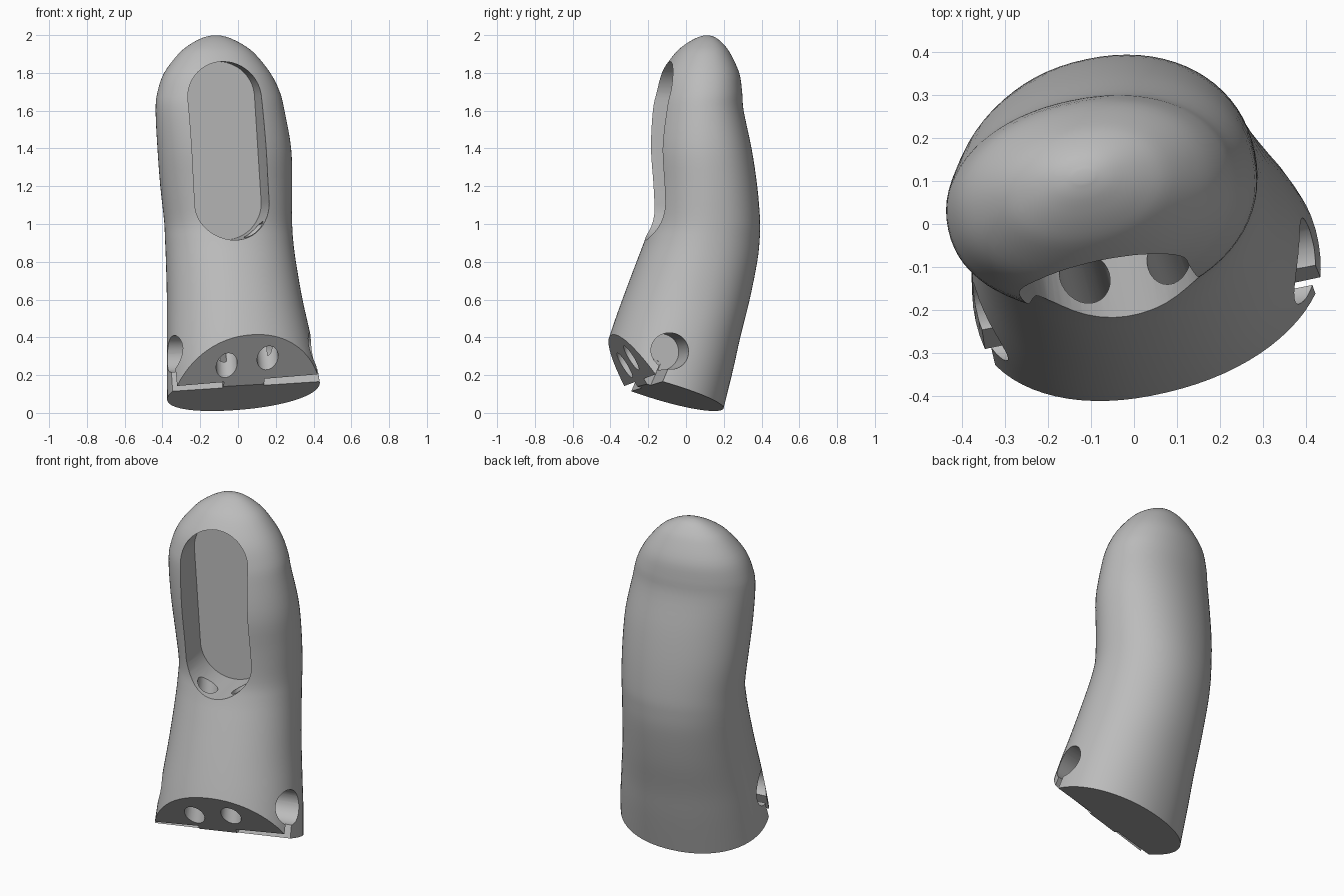
import bpy, bmesh, math
from mathutils import Vector, Matrix

cube = bpy.data.objects.get("Cube")
if cube:
    bpy.data.objects.remove(cube, do_unlink=True)

grey = bpy.data.materials.new("plain grey")
grey.use_nodes = True
COLOUR = (0.5, 0.5, 0.5, 1)
grey.diffuse_color = COLOUR
grey.node_tree.nodes["Principled BSDF"].inputs["Base Color"].default_value = COLOUR

SIDES, STEPS = 72, 4
TWIST = math.radians(12)

# Body sections: height, left x, right x, front y, back y
SECTIONS = [
    (-.2, -.37, .49, -.58, .14), (.2, -.375, .425, -.465, .24),
    (.4, -.375, .385, -.405, .285), (.6, -.375, .34, -.335, .335),
    (.8, -.38, .305, -.26, .375), (.92, -.385, .29, -.215, .388),
    (1.02, -.39, .285, -.19, .39), (1.2, -.41, .285, -.19, .375),
    (1.4, -.425, .28, -.2, .345), (1.6, -.435, .245, -.185, .303),
    (1.7, -.425, .22, -.165, .295), (1.8, -.39, .17, -.13, .28),
    (1.9, -.315, .09, -.06, .235), (1.95, -.255, .025, -.005, .2),
    (1.985, -.19, -.045, .055, .16), (1.998, -.14, -.095, .095, .125),
]


def smooth_sections(rows):
    """Catmull-Rom interpolation between the sections."""
    rows = [Vector(r) for r in rows]
    for i in range(len(rows) - 1):
        a, b, c = rows[max(i - 1, 0)], rows[i], rows[i + 1]
        d = rows[min(i + 2, len(rows) - 1)]
        for k in range(STEPS):
            t = k / STEPS
            yield (b * 2 + (c - a) * t + (a * 2 - b * 5 + c * 4 - d) * t**2
                   + (b * 3 - a - c * 3 + d) * t**3) / 2
    yield rows[-1]


def ring(section):
    """Twisted rounded oval that fills the section's bounds."""
    z, x0, x1, y0, y1 = section
    hx, hy = (x1 - x0) / 2, (y1 - y0) / 2
    c, s = math.cos(TWIST)**2, math.sin(TWIST)**2
    a = math.sqrt((hx * hx * c - hy * hy * s) / (c - s))
    b = math.sqrt((hy * hy * c - hx * hx * s) / (c - s))
    turn = Matrix.Rotation(TWIST, 3, 'Z')
    middle = Vector(((x0 + x1) / 2, (y0 + y1) / 2, z))
    for i in range(SIDES):
        t = math.tau * i / SIDES
        u, v = math.cos(t), math.sin(t)
        p = Vector((a * math.copysign(abs(u)**.94, u), b * math.copysign(abs(v)**.94, v), 0))
        yield middle + turn @ p


def make_object(name, bm):
    bmesh.ops.recalc_face_normals(bm, faces=bm.faces)
    mesh = bpy.data.meshes.new(name)
    bm.to_mesh(mesh)
    bm.free()
    ob = bpy.data.objects.new(name, mesh)
    bpy.context.collection.objects.link(ob)
    return ob


def loft(name, loops):
    """Closed skin through a list of equal point loops."""
    bm = bmesh.new()
    rings = [[bm.verts.new(p) for p in loop] for loop in loops]
    for lo, hi in zip(rings, rings[1:]):
        n = len(lo)
        for i in range(n):
            j = (i + 1) % n
            bm.faces.new((lo[i], lo[j], hi[j], hi[i]))
    bm.faces.new(rings[0][::-1])
    bm.faces.new(rings[-1])
    return make_object(name, bm)


def rod(name, start, end, radius, sides=40):
    """Cylinder between two points."""
    axis = end - start
    turn = axis.to_track_quat('Z', 'Y')
    circle = [turn @ Vector((radius * math.cos(math.tau * i / sides),
                             radius * math.sin(math.tau * i / sides), 0))
              for i in range(sides)]
    return loft(name, [[start + p for p in circle], [end + p for p in circle]])


# Finger-shaped body
body = loft("finger_body", [list(ring(s)) for s in smooth_sections(SECTIONS)])

# Slanted front facet and slanted underside
left, right, crest = Vector((-.34, -.33, .14)), Vector((.42, -.14, .17)), Vector((.08, -.4, .43))
facet = (right - left).cross(crest - left).normalized()
if facet.y > 0:
    facet.negate()
bm = bmesh.new()
bm.from_mesh(body.data)
for point, normal in ((left, facet), (Vector((-.12, .19, 0)), Vector((.13, -.3, -1)))):
    cut = bmesh.ops.bisect_plane(bm, geom=bm.verts[:] + bm.edges[:] + bm.faces[:],
                                 plane_co=point, plane_no=normal, clear_outer=True)
    rim = [e for e in cut["geom_cut"] if isinstance(e, bmesh.types.BMEdge)]
    bmesh.ops.holes_fill(bm, edges=rim, sides=0)
bmesh.ops.recalc_face_normals(bm, faces=bm.faces)
bm.to_mesh(body.data)
bm.free()

cutters = []

# Long rounded pocket in the front
RADIUS, ARC = .195, 24
profile = []
for cx, cz, begin in ((-.065, 1.665, 0), (-.03, 1.11, math.pi)):
    for i in range(ARC + 1):
        t = begin + math.pi * i / ARC
        profile.append((cx + RADIUS * math.cos(t), cz + RADIUS * math.sin(t)))


def pocket_loop(depth):
    return [Vector((x - .2 * (depth + .15), depth + .2 * (x + .05), z)) for x, z in profile]


cutters.append(loft("pocket_cutter", [pocket_loop(-.7), pocket_loop(.06)]))

# Side pin holes, each with a thin slot leading down to the base
centre = Vector((.03, -.155, .32))
along = Vector((.98, .19, .02)).normalized()
down = Vector((0, -.45, -1)).normalized()
across = along.cross(down).normalized()
for side, name in ((1, "left"), (-1, "right")):
    inner, outer = centre + along * side * .11, centre + along * side * .7
    cutters.append(rod(name + "_pin_cutter", inner, outer, .097))
    slot = [[end + across * w + down * h for w, h in
             ((-.024, .05), (.024, .05), (.024, .5), (-.024, .5))] for end in (inner, outer)]
    cutters.append(loft(name + "_slot_cutter", slot))

# Two cord tunnels from the front facet up into the pocket
for bottom, top in (((-.06, -.325, .25), (-.115, -.12, .95)),
                    ((.16, -.30, .26), (.085, -.08, .95))):
    bottom, top = Vector(bottom), Vector(top)
    step = (top - bottom).normalized()
    cutters.append(rod("cord_cutter", bottom - step * .2, top + step * .06, .057, 28))

# Cut everything out of the body
bpy.context.view_layer.objects.active = body
for cutter in cutters:
    cutter.hide_render = True
    mod = body.modifiers.new("cut", 'BOOLEAN')
    mod.operation, mod.solver, mod.object = 'DIFFERENCE', 'EXACT', cutter
    bpy.ops.object.modifier_apply(modifier=mod.name)
    bpy.data.objects.remove(cutter, do_unlink=True)

body.data.materials.clear()
body.data.materials.append(grey)
for face in body.data.polygons:
    face.material_index = 0
bpy.ops.object.select_all(action='DESELECT')
body.select_set(True)
bpy.ops.object.shade_smooth_by_angle(angle=math.radians(30))
